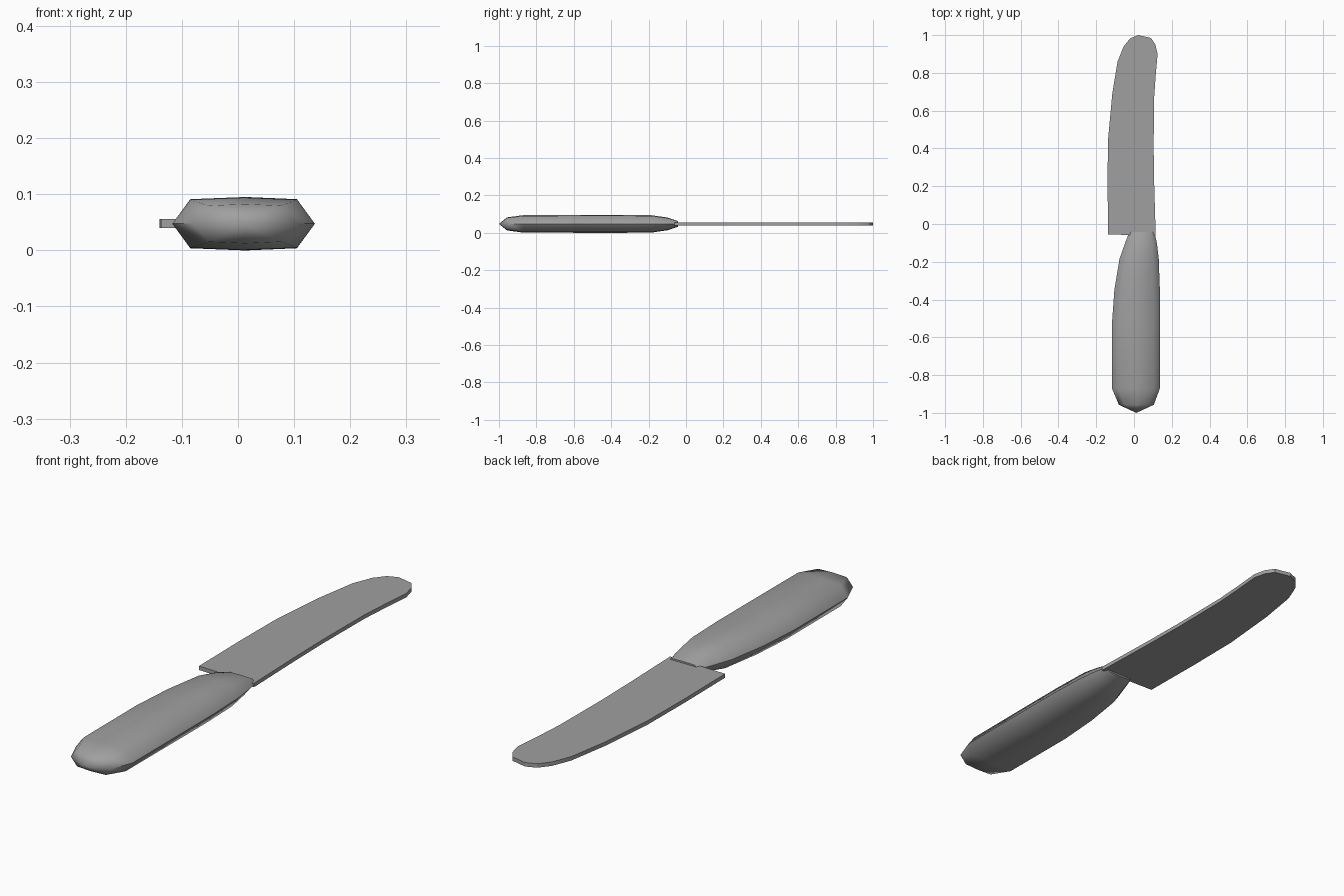
import bpy, bmesh

if "Cube" in bpy.data.objects:
    bpy.data.objects.remove(bpy.data.objects["Cube"])

ZC = 0.0475  # mid-plane height of the knife

grey = bpy.data.materials.new("mid grey")
grey.diffuse_color = (0.35, 0.35, 0.35, 1)
grey.use_nodes = True
grey.node_tree.nodes["Principled BSDF"].inputs["Base Color"].default_value = grey.diffuse_color


def finish(bm, name, angle):
    bmesh.ops.recalc_face_normals(bm, faces=bm.faces)
    me = bpy.data.meshes.new(name)
    bm.to_mesh(me)
    bm.free()
    ob = bpy.data.objects.new(name, me)
    bpy.context.collection.objects.link(ob)
    me.materials.append(grey)
    bpy.ops.object.select_all(action='DESELECT')
    ob.select_set(True)
    bpy.context.view_layer.objects.active = ob
    bpy.ops.object.shade_smooth_by_angle(angle=angle)
    return ob


# Blade: flat extruded outline with a curved back and rounded tip
outline = [(-0.137, -0.055), (-0.14, 0.21), (-0.138, 0.44), (-0.115, 0.69),
           (-0.087, 0.86), (-0.055, 0.94), (-0.02, 0.983), (0.023, 1.0),
           (0.09, 0.985), (0.113, 0.95), (0.125, 0.90), (0.115, 0.79),
           (0.106, 0.66), (0.104, 0.40), (0.107, 0.21), (0.115, -0.062)]
bm = bmesh.new()
face = bm.faces.new([bm.verts.new((x, y, ZC - 0.008)) for x, y in outline])
ext = bmesh.ops.extrude_face_region(bm, geom=[face])
bmesh.ops.translate(bm, vec=(0, 0, 0.016),
                    verts=[v for v in ext["geom"] if isinstance(v, bmesh.types.BMVert)])
finish(bm, "blade", 0.5)

# Handle: eight-sided sections (y, left, right, half height, edge inset) lofted to a blunt point
stations = [(-0.957, -0.08, 0.105, 0.035, 0.028),
            (-0.87, -0.117, 0.137, 0.0465, 0.032),
            (-0.53, -0.117, 0.137, 0.0475, 0.032),
            (-0.35, -0.104, 0.137, 0.0475, 0.032),
            (-0.185, -0.077, 0.131, 0.0465, 0.03),
            (-0.10, -0.047, 0.121, 0.034, 0.025),
            (-0.042, -0.025, 0.108, 0.015, 0.015)]
bm = bmesh.new()
rings = []
for y, l, r, h, d in stations:
    m, e = (l + r) / 2, h * 0.92
    section = [(l, 0), (l + d, e), (m, h), (r - d, e),
               (r, 0), (r - d, -e), (m, -h), (l + d, -e)]
    rings.append([bm.verts.new((x, y, ZC + z)) for x, z in section])
for a, b in zip(rings, rings[1:]):
    for i in range(8):
        j = (i + 1) % 8
        bm.faces.new((a[i], a[j], b[j], b[i]))
tip = bm.verts.new((0.012, -1.0, ZC))
for i in range(8):
    bm.faces.new((rings[0][i], tip, rings[0][(i + 1) % 8]))
bm.faces.new(rings[-1])
finish(bm, "handle", 1.1)
